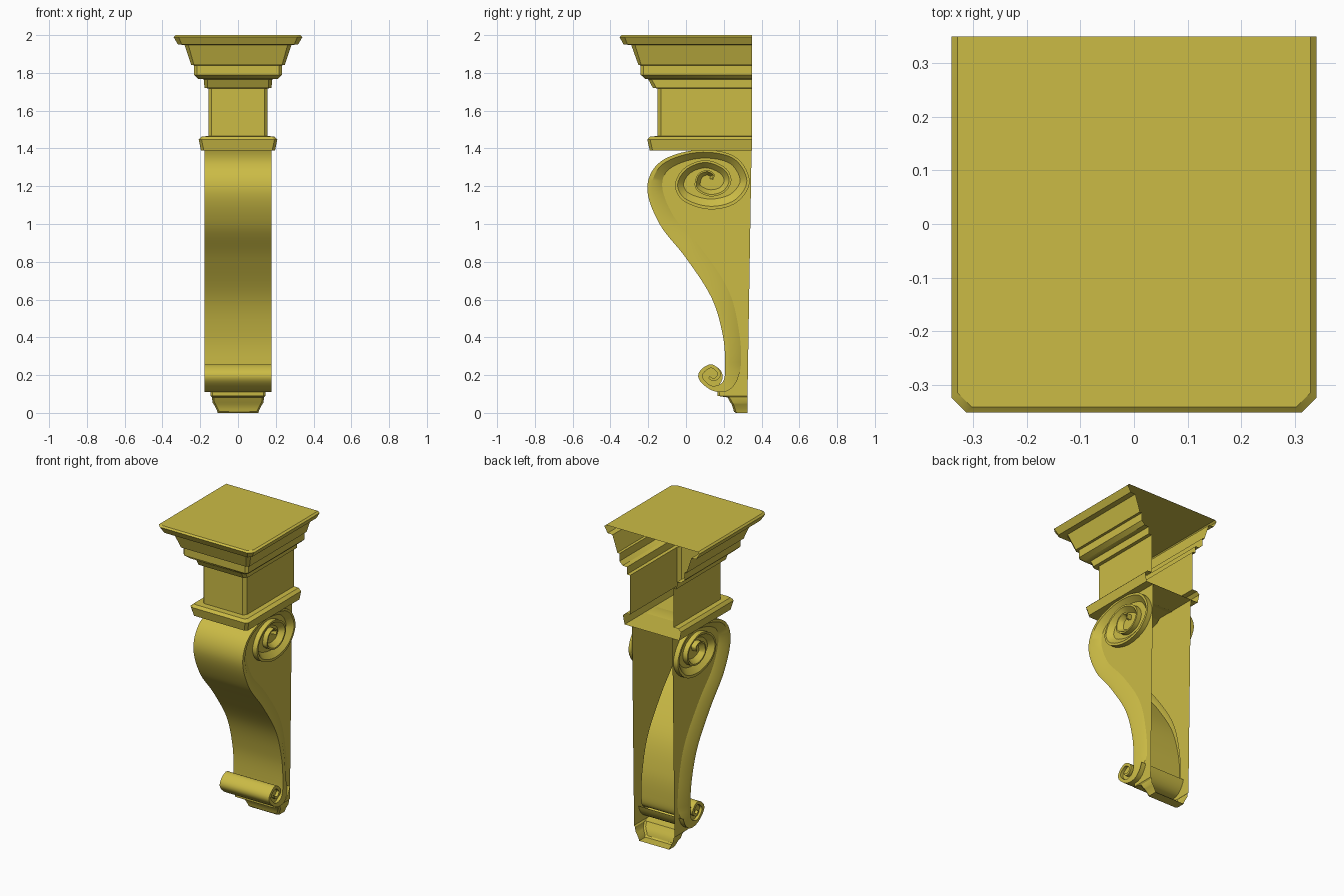
import bpy, bmesh, math
from mathutils import Vector

if "Cube" in bpy.data.objects:
    bpy.data.objects.remove(bpy.data.objects["Cube"])

gold = bpy.data.materials.new("ochre")
gold.diffuse_color = (0.6, 0.5, 0.06, 1)
gold.use_nodes = True
gold.node_tree.nodes["Principled BSDF"].inputs["Base Color"].default_value = gold.diffuse_color
BAND_X, PANEL_X = 0.177, 0.145


def make(name, verts, faces, mirror=False):
    me = bpy.data.meshes.new(name)
    me.from_pydata(verts, [], faces)
    bm = bmesh.new()
    bm.from_mesh(me)
    bmesh.ops.remove_doubles(bm, verts=bm.verts, dist=0.0002)
    bmesh.ops.recalc_face_normals(bm, faces=bm.faces)
    bm.to_mesh(me)
    bm.free()
    me.shade_smooth()
    me.set_sharp_from_angle(angle=math.radians(32))
    me.materials.append(gold)
    ob = bpy.data.objects.new(name, me)
    bpy.context.collection.objects.link(ob)
    if mirror:
        ob.modifiers.new("mirror", 'MIRROR')
    return ob


def grid(rows):
    """Quads between consecutive rows of equal length."""
    n = len(rows[0])
    verts = [p for r in rows for p in r]
    faces = [(i * n + j, i * n + j + 1, (i + 1) * n + j + 1, (i + 1) * n + j)
             for i in range(len(rows) - 1) for j in range(n - 1)]
    return verts, faces


def moulding(name, levels, back, caps):
    """Profile run around left, front and right sides, open at the back."""
    rows = []
    for z, w, f, c in levels:
        rows.append([(-w, back, z), (-w, f + c, z), (-w + c, f, z),
                     (w - c, f, z), (w, f + c, z), (w, back, z)])
    verts, faces = grid(rows)
    n = len(rows)
    for i in caps:
        k = (i % n) * 6
        faces.append(tuple(range(k, k + 6)))
    return make(name, verts, faces)


def spline(pts, steps=7):
    """Catmull-Rom through the points (y, z, width)."""
    p = [Vector(q) for q in pts]
    p = [2 * p[0] - p[1]] + p + [2 * p[-1] - p[-2]]
    out = []
    for i in range(1, len(p) - 2):
        a, b, c, d = p[i - 1:i + 3]
        for s in range(steps):
            t = s / steps
            out.append(0.5 * (2 * b + (c - a) * t + (2 * a - 5 * b + 4 * c - d) * t * t
                              + (3 * b - a - 3 * c + d) * t ** 3))
    return out + [p[-2]]


# Capital, neck and lower ledge: (z, half width, front y, corner chamfer)
moulding("capital", [
    (2.0, 0.33, -0.342, 0.027), (1.99, 0.341, -0.352, 0.027), (1.95, 0.318, -0.33, 0.02),
    (1.948, 0.283, -0.29, 0.02), (1.842, 0.248, -0.252, 0.015), (1.84, 0.233, -0.24, 0.015),
    (1.79, 0.233, -0.24, 0.015), (1.768, 0.21, -0.215, 0.015), (1.766, 0.18, -0.2, 0.018),
    (1.72, 0.178, -0.175, 0.018), (1.718, 0.157, -0.15, 0.018), (1.465, 0.157, -0.15, 0.018),
    (1.464, 0.19, -0.19, 0.015), (1.447, 0.208, -0.205, 0.015), (1.39, 0.196, -0.192, 0.015),
], 0.35, (0, -1))

# Stepped foot
moulding("foot", [
    (0.125, 0.145, 0.165, 0.01), (0.09, 0.145, 0.167, 0.01), (0.082, 0.138, 0.22, 0.01),
    (0.055, 0.135, 0.235, 0.01), (0.045, 0.128, 0.242, 0.01), (0.02, 0.115, 0.25, 0.01),
    (0.008, 0.11, 0.253, 0.01), (0.0, 0.108, 0.262, 0.01),
], 0.326, (-1,))

# Scroll path: small curl, S-bend, then large volute (y, z, width)
curl = [(0.125, 0.195, 0.012), (0.147, 0.183, 0.015), (0.168, 0.208, 0.017),
        (0.13, 0.237, 0.02), (0.086, 0.195, 0.022), (0.135, 0.144, 0.022),
        (0.195, 0.165, 0.058)]
bend = [(0.207, 0.25, 0.083), (0.195, 0.41, 0.088), (0.135, 0.61, 0.098),
        (0.0, 0.82, 0.095), (-0.14, 1.0, 0.085), (-0.205, 1.19, 0.08), (-0.135, 1.33, 0.06)]
volute = [(0.06, 1.392, 0.045), (0.255, 1.36, 0.045), (0.337, 1.23, 0.05), (0.27, 1.115, 0.055),
          (0.13, 1.077, 0.055), (-0.01, 1.12, 0.05), (-0.058, 1.205, 0.045), (-0.01, 1.295, 0.04),
          (0.1, 1.338, 0.04), (0.205, 1.3, 0.04), (0.24, 1.23, 0.038), (0.2, 1.165, 0.035),
          (0.12, 1.147, 0.035), (0.05, 1.19, 0.03), (0.06, 1.26, 0.028),
          (0.11, 1.285, 0.026), (0.15, 1.265, 0.024), (0.145, 1.235, 0.02)]
STEPS = 7
path = spline(curl + bend + volute, STEPS)
i_bend, i_vol = len(curl) * STEPS, (len(curl) + len(bend)) * STEPS
A, B = [], []
for i, p in enumerate(path):
    t = (path[min(i + 1, len(path) - 1)] - path[max(i - 1, 0)]).to_2d().normalized()
    A.append(p.to_2d())
    B.append(p.to_2d() + Vector((t.y, -t.x)) * p.z)


def at(x, q):
    return (x, q.x, q.y)


# Broad front band running from the curl up to the ledge
make("front_band", *grid([[at(-BAND_X, a), at(BAND_X, a)] for a in A[:i_vol + 5]]))
# Outer skin of the small roll at the bottom
make("bottom_roll", *grid([[at(-BAND_X, b), at(BAND_X, b)] for b in B[:i_bend - 2]]))

# Raised scroll trim: flat fillet, then slope down to the side panel
rows = []
for i, (a, b) in enumerate(zip(A, B)):
    k = min(1, max(0, (i - i_bend + 8) / 8))
    rows.append([at(BAND_X, a), at(BAND_X, a.lerp(b, 0.3)),
                 at(BAND_X + (PANEL_X - BAND_X) * k, b)])
make("scroll_trim", *grid(rows), mirror=True)
make("volute_wall", *grid([[at(PANEL_X, a), at(BAND_X, a)] for a in A[i_vol:]]), mirror=True)

# Recessed disc closing each end of the small roll
disc = [(0.158, 0.134 + 0.06 * math.cos(k * math.pi / 12), 0.192 + 0.058 * math.sin(k * math.pi / 12))
        for k in range(24)]
make("roll_end", disc, [tuple(range(24))], mirror=True)

# Side panels behind the scroll, tapering towards the foot
edge = [at(PANEL_X, a.lerp(b, 0.5)) for a, b in zip(A[i_bend - 4:i_vol], B[i_bend - 4:i_vol])]
side = [(PANEL_X, 0.165, 0.122)] + edge + [(PANEL_X, 0.06, 1.39), (PANEL_X, 0.347, 1.39),
                                           (PANEL_X, 0.326, 0.122)]
make("side_panel", side, [tuple(range(len(side)))], mirror=True)
